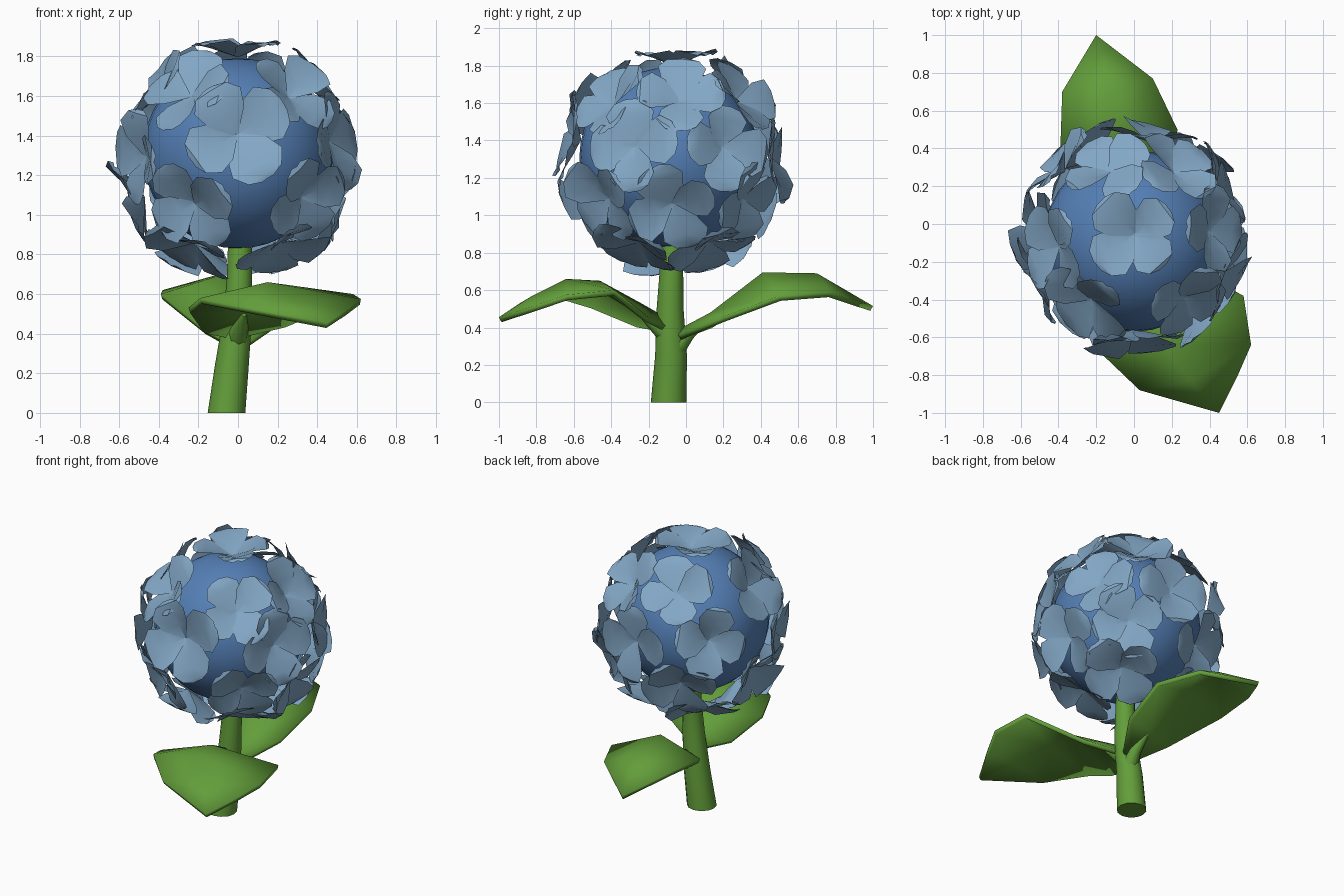
import bpy, math, random
from mathutils import Vector, Matrix

if "Cube" in bpy.data.objects:
    bpy.data.objects.remove(bpy.data.objects["Cube"])

random.seed(11)


def material(name, rgb):
    m = bpy.data.materials.new(name)
    m.diffuse_color = (*rgb, 1)
    m.use_nodes = True
    m.node_tree.nodes["Principled BSDF"].inputs["Base Color"].default_value = m.diffuse_color
    return m


GREEN = material("leaf green", (0.125, 0.34, 0.043))
CORE = material("deep blue", (0.09, 0.215, 0.47))
PETAL = material("pale blue", (0.225, 0.385, 0.56))


def make(name, verts, faces, mat, angle=50):
    me = bpy.data.meshes.new(name)
    me.from_pydata(verts, [], faces)
    me.materials.append(mat)
    me.polygons.foreach_set("use_smooth", [True] * len(faces))
    me.set_sharp_from_angle(angle=math.radians(angle))
    ob = bpy.data.objects.new(name, me)
    bpy.context.collection.objects.link(ob)
    return ob


# Tube along points (x, y, z, radius); rings lie across the given axis direction
def tube(name, path, axis=(0, 0, 1), n=12):
    rot = Vector(axis).to_track_quat('Z', 'Y')
    verts = [Vector((x, y, z)) + rot @ Vector((r * math.cos(2 * math.pi * k / n),
                                               r * math.sin(2 * math.pi * k / n), 0))
             for x, y, z, r in path for k in range(n)]
    faces = [(i * n + k, i * n + (k + 1) % n, (i + 1) * n + (k + 1) % n, (i + 1) * n + k)
             for i in range(len(path) - 1) for k in range(n)]
    faces += [tuple(reversed(range(n))), tuple(range(len(verts) - n, len(verts)))]
    return make(name, verts, faces, GREEN)


# Stem: tapered, slightly leaning
tube("stem", [(-.058, -.093, 0, .095), (-.03, -.08, .25, .085),
              (0, -.085, .5, .072), (.008, -.078, .7, .063), (.01, -.07, .95, .058)])
# Leaf stalks growing out of the stem
tube("back_stalk", [(-.01, -.06, .28, .055), (0, .01, .37, .04), (-.01, .12, .455, .015)], (0, .6, .6), 8)
tube("front_stalk", [(-.01, -.09, .36, .06), (.01, -.17, .43, .045), (.03, -.26, .495, .012)], (.1, -.6, .6), 8)


# Leaves: rows of edge, midrib, edge points, ending in one tip
def leaf(name, rows, tip):
    vs = [p for row in rows for p in row] + [tip]
    fs = []
    for i in range(len(rows) - 1):
        for j in range(2):
            a = i * 3 + j
            fs.append((a, a + 1, a + 4, a + 3))
    a = (len(rows) - 1) * 3
    fs += [(a, a + 1, len(vs) - 1), (a + 1, a + 2, len(vs) - 1)]
    ob = make(name, vs, fs, GREEN, 60)
    mod = ob.modifiers.new("thickness", 'SOLIDIFY')
    mod.thickness = 0.03
    mod.offset = -1
    return ob


leaf("back_leaf", [
    [(-.06, -.04, .36), (0, -.04, .39), (.06, -.04, .36)],
    [(-.17, .12, .42), (-.01, .13, .48), (.2, .19, .455)],
    [(-.39, .40, .60), (-.09, .41, .695), (.23, .50, .57)],
    [(-.38, .70, .62), (-.13, .70, .69), (.10, .77, .59)]],
    (-.20, 1.0, .515))
leaf("front_leaf", [
    [(.06, -.11, .41), (0, -.10, .45), (-.06, -.11, .40)],
    [(.24, -.2, .455), (.03, -.24, .53), (-.18, -.25, .425)],
    [(.58, -.38, .60), (.12, -.46, .65), (-.25, -.50, .53)],
    [(.62, -.64, .575), (.15, -.64, .66), (-.19, -.67, .58)],
    [(.55, -.80, .52), (.30, -.83, .565), (.03, -.88, .535)]],
    (.45, -1.0, .455))

# Round core of the flower head
CENTRE = Vector((0, -.09, 1.31))
bpy.ops.mesh.primitive_uv_sphere_add(segments=32, ring_count=20, radius=.48, location=CENTRE)
core = bpy.context.object
core.name = "flower_core"
core.data.materials.append(CORE)
bpy.ops.object.shade_smooth()

# One petal: (outward, half width, mid height, edge height)
PROFILE = [(0, .012, .0, .003), (.085, .1, .022, .05),
           (.165, .128, .05, .07), (.225, .085, .068, .06), (.245, .03, .06, .05)]


def floret(index, direction, turn, size=1.0, cup=1.0):
    d = Vector(direction).normalized()
    basis = d.to_track_quat('Z', 'Y').to_matrix().to_4x4()
    place = (Matrix.Translation(CENTRE + Vector((0, .025, -.025)) + d * .51) @ basis
             @ Matrix.Rotation(turn, 4, 'Z'))
    vs, fs = [], []
    for k in range(4):
        base = len(vs)
        lift = cup * random.uniform(.6, 1.4)
        stretch = size * random.uniform(.92, 1.06)
        twist = random.uniform(-.12, .28)
        spin = Matrix.Rotation(k * math.pi / 2 + random.uniform(-.08, .08), 4, 'Z')
        for u, w, hm, he in PROFILE:
            for s in (-1, 0, 1):
                h = (he if s else hm) * lift + s * w * twist
                vs.append(place @ spin @ Vector((u * stretch, s * w * stretch, h)))
        for i in range(len(PROFILE) - 1):
            for j in range(2):
                a = base + i * 3 + j
                fs.append((a, a + 3, a + 4, a + 1))
    make(f"floret_{index}", vs, fs, PETAL, 40)


# Directions of the florets around the core
DIRECTIONS = [
    (0, .02, 1), (.77, .05, .65), (-.77, -.1, .62), (-.25, .67, .71), (.42, .66, .64),
    (.5, -.62, .6), (-.45, -.65, .62), (.91, -.4, .16), (.86, .5, .14),
    (.14, .98, .06), (-.715, .66, .18), (-.9, -.42, .02), (.9, -.02, -.44),
    (.62, -.68, -.38), (-.42, -.78, -.44), (.6, .72, -.4), (-.4, .82, -.42),
    (-.93, .05, -.38), (.42, -.38, -.86), (-.45, -.35, -.86), (.42, .36, -.86), (-.4, .38, -.86)]
for n, d in enumerate(DIRECTIONS):
    floret(n + 1, d, random.uniform(0, math.pi / 2))
# Larger, more cupped floret at the front
floret(len(DIRECTIONS) + 1, (-.02, -1, .24), .6, 1.15, 1.3)
